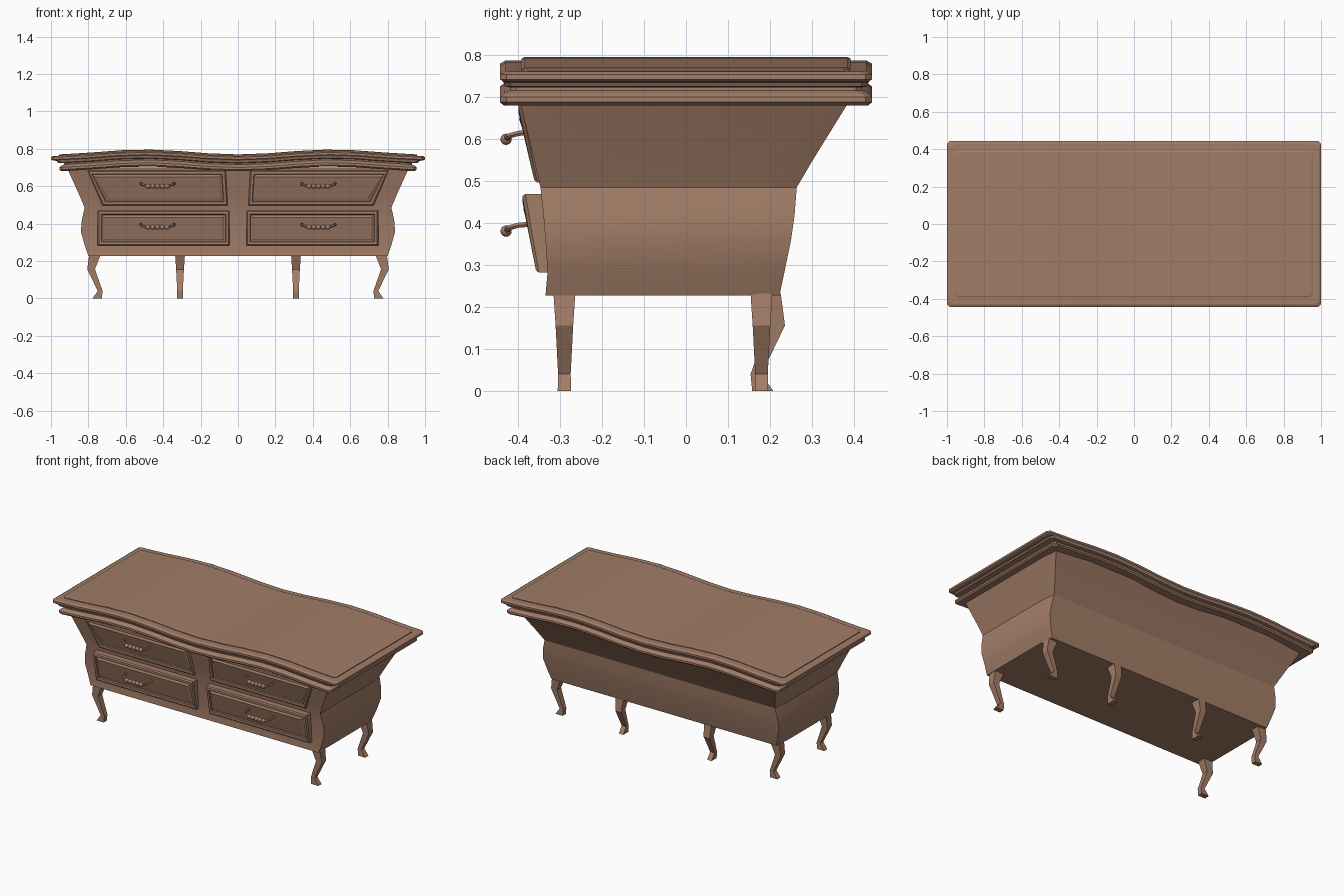
import bpy, bmesh
from math import cos, pi
from mathutils import Vector

if "Cube" in bpy.data.objects:
    bpy.data.objects.remove(bpy.data.objects["Cube"])


def finish(name, bm, angle=None):
    bmesh.ops.recalc_face_normals(bm, faces=bm.faces)
    me = bpy.data.meshes.new(name)
    bm.to_mesh(me)
    bm.free()
    ob = bpy.data.objects.new(name, me)
    bpy.context.collection.objects.link(ob)
    me.materials.append(wood)
    if angle:
        bpy.ops.object.select_all(action='DESELECT')
        ob.select_set(True)
        bpy.context.view_layer.objects.active = ob
        bpy.ops.object.shade_smooth_by_angle(angle=angle)
    return ob


def loft(rings):
    """Skin a stack of equal-length closed rings."""
    bm = bmesh.new()
    rows = [[bm.verts.new(p) for p in r] for r in rings]
    n = len(rows[0])
    for a, b in zip(rows, rows[1:]):
        for i in range(n):
            j = (i + 1) % n
            bm.faces.new((a[i], a[j], b[j], b[i]))
    return bm, rows


def wave(x):
    return 0.013 * (1 - cos(2 * pi * x))


def wavy_board(name, profile, corner=0.015, n=12):
    """Rectangular board with clipped corners that undulates along x."""
    rings = []
    for z, hx, hy in profile:
        xs = [(-1 + 2 * i / n) * (hx - corner) for i in range(n + 1)]
        pts = [(x, -hy) for x in xs] + [(hx, -hy + corner), (hx, hy - corner)]
        pts += [(x, hy) for x in reversed(xs)] + [(-hx, hy - corner), (-hx, -hy + corner)]
        rings.append([(x, y, z + wave(x)) for x, y in pts])
    bm, rows = loft(rings)
    # cap with strips running front to back
    for r in (rows[0], rows[-1]):
        for i in range(n):
            bm.faces.new((r[i], r[i + 1], r[2 * n + 2 - i], r[2 * n + 3 - i]))
        bm.faces.new((r[n], r[n + 1], r[n + 2], r[n + 3]))
        bm.faces.new((r[0], r[2 * n + 3], r[2 * n + 4], r[2 * n + 5]))
    return finish(name, bm, 0.2)


wood = bpy.data.materials.new("wood")
wood.diffuse_color = (0.36, 0.205, 0.135, 1)
wood.use_nodes = True
wood.node_tree.nodes["Principled BSDF"].inputs["Base Color"].default_value = wood.diffuse_color

# bombe body: z, half width, front y, back y
body = [(.228, .80, -.335, .223), (.285, .82, -.33, .235), (.357, .84, -.335, .25),
        (.42, .835, -.34, .259), (.485, .82, -.347, .264), (.55, .847, -.362, .302),
        (.70, .915, -.398, .395)]
rings = [[(-hx, f, z), (hx, f, z), (hx, b - .1, z), (hx - .012, b, z),
          (-hx + .012, b, z), (-hx, b - .1, z)] for z, hx, f, b in body]
bm, rows = loft(rings)
bm.faces.new(rows[0])
bm.faces.new(rows[-1])
finish("body", bm, 0.42)

# top mouldings and raised top panel
wavy_board("lower_moulding", [(.68, .925, .42), (.68, .945, .434), (.688, .955, .443),
                              (.70, .955, .443), (.708, .945, .434), (.715, .93, .42),
                              (.738, .93, .42)])
wavy_board("tabletop", [(.722, .94, .42), (.726, .965, .432), (.735, .97, .435),
                        (.738, .99, .437), (.743, 1.0, .443), (.755, 1.0, .443),
                        (.762, .988, .43)])
wavy_board("top_panel", [(.755, .958, .392), (.767, .958, .392), (.770, .95, .385)])


# drawer fronts: tilted quads with bevelled rim and recessed, raised field
def drawer(name, s, corners, y_low, y_high):
    zs = [c[1] for c in corners]
    z0, z1 = min(zs), max(zs)
    cx = sum(c[0] for c in corners) / 4
    cz = (z0 + z1) / 2

    def ring(k, dy):
        return [(s * (cx + (x - cx) * (1 - k / .35)),
                 y_low + (y_high - y_low) * (z - z0) / (z1 - z0) + dy,
                 cz + (z - cz) * (1 - k / .095)) for x, z in corners]
    bm, rows = loft([ring(0, .05), ring(0, .007), ring(.006, 0), ring(.02, 0),
                     ring(.023, .007), ring(.029, .007), ring(.037, .002)])
    bm.faces.new(rows[0])
    bm.faces.new(rows[-1])
    finish(name, bm)


# curved pull handle with a beaded grip
def handle(name, cx, z, y_face):
    path = [(-.088, y_face + .02, z + .018), (-.09, -.40, z + .014), (-.082, -.422, z + .008),
            (-.05, -.43, z), (.05, -.43, z), (.082, -.422, z + .008),
            (.09, -.40, z + .014), (.088, y_face + .02, z + .018)]
    cu = bpy.data.curves.new(name, 'CURVE')
    cu.dimensions = '3D'
    cu.bevel_depth = .007
    cu.bevel_resolution = 1
    cu.use_fill_caps = True
    sp = cu.splines.new('POLY')
    sp.points.add(len(path) - 1)
    for p, (x, y, zz) in zip(sp.points, path):
        p.co = (x + cx, y, zz, 1)
    tmp = bpy.data.objects.new(name, cu)
    bpy.context.collection.objects.link(tmp)
    bpy.context.view_layer.update()
    me = bpy.data.meshes.new_from_object(tmp.evaluated_get(bpy.context.evaluated_depsgraph_get()))
    bpy.data.objects.remove(tmp)
    bm = bmesh.new()
    bm.from_mesh(me)
    for i in range(-2, 3):
        ball = bmesh.ops.create_uvsphere(bm, u_segments=12, v_segments=8, radius=.0135)
        for v in ball["verts"]:
            v.co = Vector((v.co.x * 1.1 + cx + i * .025, v.co.y - .429, v.co.z + z))
    finish(name, bm, 0.8)


for s, side in ((-1, "left"), (1, "right")):
    drawer(f"upper_drawer_{side}", s,
           [(.055, .497), (.725, .497), (.805, .685), (.065, .685)], -.362, -.400)
    drawer(f"lower_drawer_{side}", s,
           [(.045, .282), (.75, .282), (.75, .47), (.045, .47)], -.358, -.39)
    handle(f"upper_handle_{side}", s * .43, .600, -.385)
    handle(f"lower_handle_{side}", s * .43, .381, -.375)


# cabriole legs: z, inner and outer offset along the bend, half width across
LEG = [(0, -.042, .008, .016), (.04, -.046, -.02, .015), (.156, -.005, .036, .021),
       (.232, -.035, .026, .026)]


def leg(name, origin, out, across):
    o, d, a = Vector(origin), Vector(out), Vector(across)
    bm, rows = loft([[o + d * u + a * v + Vector((0, 0, z))
                      for u, v in ((lo, -w), (hi, -w), (hi, w), (lo, w))]
                     for z, lo, hi, w in LEG])
    bm.faces.new(rows[0])
    bm.faces.new(rows[-1])
    finish(name, bm)


for s, side in ((-1, "left"), (1, "right")):
    leg(f"front_leg_{side}", (s * .77, -.29, 0), (s, 0, 0), (0, 1, 0))
    leg(f"back_leg_{side}", (s * .77, .18, 0), (s, 0, 0), (0, 1, 0))
    leg(f"back_middle_leg_{side}", (s * .31, .2, 0), (0, 1, 0), (1, 0, 0))
